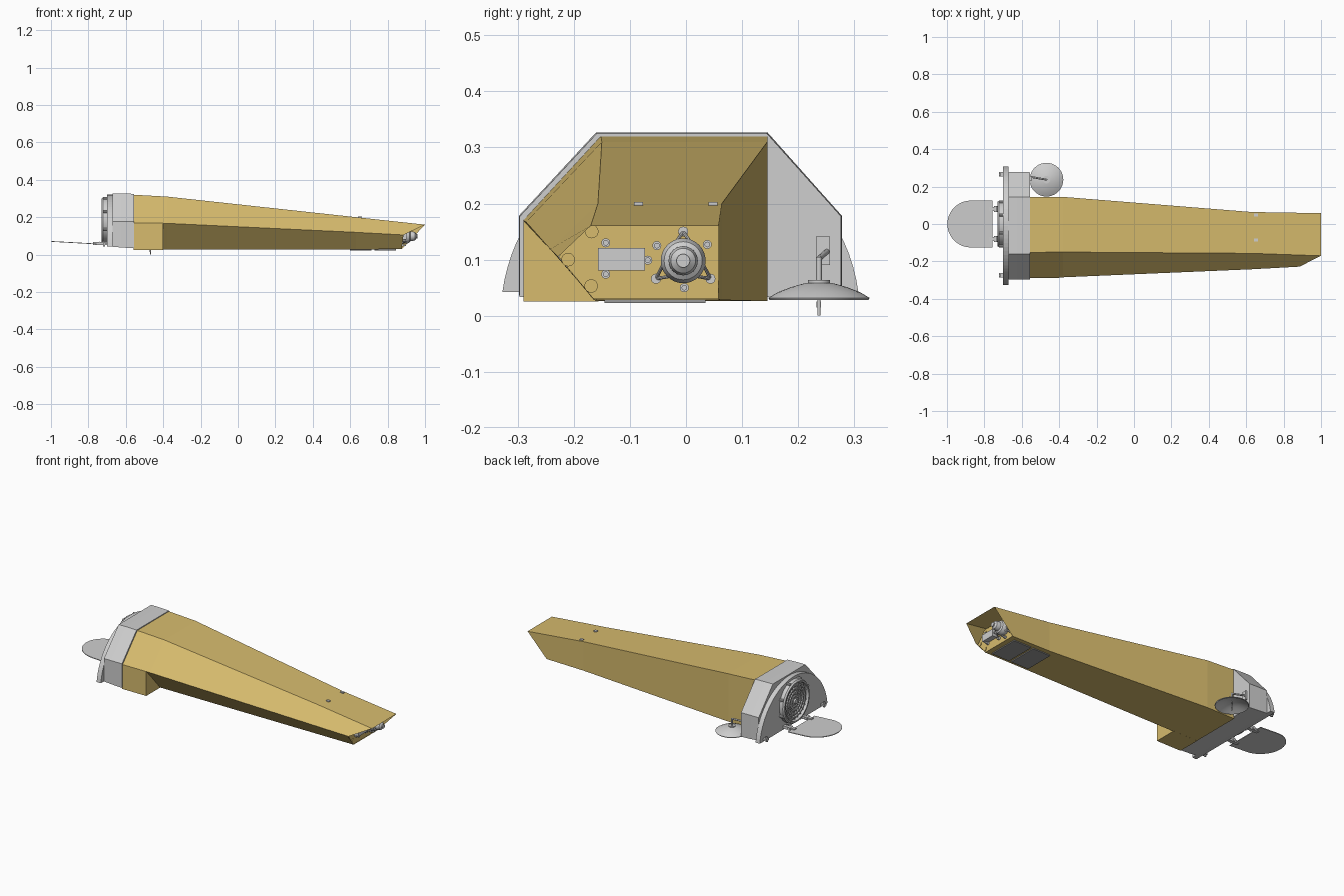
import bpy, bmesh, math
from mathutils import Vector, Matrix

if "Cube" in bpy.data.objects:
    bpy.data.objects.remove(bpy.data.objects["Cube"])


def material(name, rgb):
    m = bpy.data.materials.new(name)
    m.diffuse_color = (*rgb, 1)
    m.use_nodes = True
    m.node_tree.nodes["Principled BSDF"].inputs["Base Color"].default_value = m.diffuse_color
    return m


GOLD = material("gold foil", (0.68, 0.50, 0.155))
GREY = material("light grey", (0.62, 0.62, 0.62))
DARK = material("mid grey", (0.33, 0.33, 0.33))


def finish(name, bm, mat, smooth=False):
    bmesh.ops.recalc_face_normals(bm, faces=bm.faces)
    me = bpy.data.meshes.new(name)
    bm.to_mesh(me)
    bm.free()
    me.materials.append(mat)
    ob = bpy.data.objects.new(name, me)
    bpy.context.collection.objects.link(ob)
    if smooth:
        bpy.ops.object.select_all(action='DESELECT')
        ob.select_set(True)
        bpy.context.view_layer.objects.active = ob
        bpy.ops.object.shade_smooth_by_angle(angle=math.radians(35))
    return ob


def loft(name, rings, mat, caps=(True, True)):
    """Skin a list of equal-length point rings."""
    bm = bmesh.new()
    vs = [[bm.verts.new(p) for p in r] for r in rings]
    n = len(rings[0])
    for a, b in zip(vs, vs[1:]):
        for i in range(n):
            j = (i + 1) % n
            bm.faces.new((a[i], a[j], b[j], b[i]))
    if caps[0]:
        bm.faces.new(vs[0])
    if caps[1]:
        bm.faces.new(vs[-1])
    return finish(name, bm, mat)


def prism(name, yz, x0, x1, mat):
    return loft(name, [[(x, y, z) for y, z in yz] for x in (x0, x1)], mat)


def box(name, lo, hi, mat):
    yz = [(lo[1], lo[2]), (hi[1], lo[2]), (hi[1], hi[2]), (lo[1], hi[2])]
    return prism(name, yz, lo[0], hi[0], mat)


def lathe(name, profile, loc, axis, mat, segs=32):
    """Revolve (radius, height) points about an axis through loc."""
    bm = bmesh.new()
    vs = [bm.verts.new((r, 0, h)) for r, h in profile]
    es = [bm.edges.new(p) for p in zip(vs, vs[1:])]
    bmesh.ops.spin(bm, geom=vs + es, cent=(0, 0, 0), axis=(0, 0, 1),
                   angle=math.tau, steps=segs)
    bmesh.ops.remove_doubles(bm, verts=bm.verts, dist=1e-5)
    q = Vector(axis).to_track_quat('Z', 'Y').to_matrix().to_4x4()
    bm.transform(Matrix.Translation(loc) @ q)
    return finish(name, bm, mat, True)


def rod(name, a, b, r, mat, segs=12):
    a, b = Vector(a), Vector(b)
    h = (b - a).length
    return lathe(name, [(0, 0), (r, 0), (r, h), (0, h)], a, b - a, mat, segs)


# --- tapered telescope tube, open slanted hood at the +x end
tube = [
    [(-0.56, -0.29, 0.17), (-0.56, -0.152, 0.32), (-0.56, 0.145, 0.32),
     (-0.56, 0.145, 0.026), (-0.56, -0.16, 0.026)],
    [(-0.38, -0.285, 0.167), (-0.38, -0.15, 0.31), (-0.38, 0.145, 0.31),
     (-0.38, 0.145, 0.026), (-0.38, -0.16, 0.026)],
    [(0.63, -0.242, 0.119), (0.63, -0.157, 0.2), (0.63, 0.064, 0.2),
     (0.63, 0.064, 0.028), (0.63, -0.163, 0.028)],
    [(0.885, -0.228, 0.105), (1.0, -0.17, 0.16), (1.0, 0.058, 0.16),
     (0.875, 0.058, 0.029), (0.875, -0.165, 0.029)],
]
loft("telescope_tube", tube, GOLD, (True, False))
# corner block squaring off the wide end
prism("corner_block", [(-0.29, 0.17), (-0.29, 0.025), (-0.155, 0.025)],
      -0.56, -0.40, GOLD)
# bulkhead recessed in the hood
prism("end_bulkhead", [(-0.227, 0.105), (-0.165, 0.17), (0.058, 0.17),
                       (0.058, 0.03), (-0.165, 0.03)], 0.866, 0.872, GOLD)

# --- instruments on the bulkhead
X = 0.872
lathe("end_dome", [(0, 0), (0.03, 0), (0.04, 0.015), (0.04, 0.03), (0.034, 0.045),
                   (0.026, 0.05), (0.026, 0.06), (0.022, 0.074), (0.012, 0.082),
                   (0.012, 0.088), (0, 0.088)], (X, -0.005, 0.098), (1, 0, 0), GREY)
for i in range(3):
    a = math.radians(90 + 120 * i)
    c, s = math.cos(a), math.sin(a)
    foot = (X, -0.005 + 0.056 * c, 0.094 + 0.056 * s)
    rod("dome_foot", foot, (X + 0.012, foot[1], foot[2]), 0.009, GREY)
    for d in (-0.35, 0.35):
        top = (X + 0.03, -0.005 + 0.036 * math.cos(a + d), 0.098 + 0.036 * math.sin(a + d))
        rod("dome_strut", (X + 0.008, *foot[1:]), top, 0.003, GREY, 8)
box("electronics_box", (X, -0.157, 0.081), (X + 0.03, -0.073, 0.121), GREY)
for y, z in ((-0.143, 0.13), (-0.143, 0.074), (-0.068, 0.099),
             (-0.052, 0.125), (0.038, 0.127), (-0.003, 0.05)):
    rod("small_thruster", (X, y, z), (X + 0.025, y, z), 0.005, GREY)
    rod("thruster_base", (X, y, z), (X + 0.01, y, z), 0.008, GREY)
for y, z in ((-0.21, 0.1), (-0.169, 0.053), (-0.168, 0.15)):
    rod("round_cover", (X, y, z), (X + 0.004, y, z), 0.012, GOLD, 20)

# --- radiator plates under the tube
for x in (0.60, 0.73):
    box("radiator_plate", (x, -0.145, 0.0225), (x + 0.115, 0.035, 0.0285), DARK)
# sensors on top of the tube
for y in (-0.085, 0.048):
    box("sun_sensor", (0.642, y - 0.008, 0.19), (0.662, y + 0.008, 0.203), GREY)

# --- faceted collar and half-round end plate
hexa = [(-0.298, 0.034), (-0.298, 0.178), (-0.16, 0.327),
        (0.145, 0.327), (0.278, 0.178), (0.278, 0.034)]
loft("collar", [[(-0.672, y, max(z, 0.042)) for y, z in hexa],
                [(-0.625, y, max(z, 0.038)) for y, z in hexa],
                [(-0.555, y * 0.995, z * 0.993) for y, z in hexa]], GREY)
R, yc = 0.32, -0.01
a0 = math.asin(0.042 / R)
arc = [(yc + R * math.cos(a0 + (math.pi - 2 * a0) * i / 40),
        R * math.sin(a0 + (math.pi - 2 * a0) * i / 40)) for i in range(41)]
prism("end_plate", arc, -0.70, -0.672, GREY)
for y in (-0.275, 0.265):
    box("plate_lug", (-0.722, y - 0.012, 0.05), (-0.70, y + 0.012, 0.062), GREY)
    rod("lug_pin", (-0.716, y, 0.043), (-0.716, y, 0.072), 0.006, GREY)

# --- round aperture with open grille
A = Vector((-0.70, 0.0, 0.182))
OUT = (-1, 0, 0)
lathe("aperture_rim", [(0.11, 0), (0.124, 0), (0.124, 0.022), (0.118, 0.03),
                       (0.11, 0.03), (0.11, 0)], A, OUT, GREY, 48)
lathe("aperture_back", [(0, 0), (0.112, 0), (0.112, 0.008), (0, 0.008)], A, OUT, DARK, 48)
for r in (0.03, 0.052, 0.074, 0.094):
    lathe("grille_ring", [(r - 0.004, 0.006), (r + 0.004, 0.006), (r + 0.004, 0.02),
                          (r - 0.004, 0.02), (r - 0.004, 0.006)], A, OUT, GREY, 36)
lathe("grille_hub", [(0, 0), (0.014, 0), (0.014, 0.026), (0, 0.026)], A, OUT, GREY, 20)
for i in range(24):
    a = math.tau * i / 24
    d = Vector((0, math.cos(a), math.sin(a)))
    o = A + Vector((-0.014, 0, 0))
    rod("grille_spoke", o + d * (0.012 if i % 2 else 0.03), o + d * 0.112, 0.0028, GREY, 6)
for i in range(8):
    a = math.tau * (i + 0.5) / 8
    y, z = 0.127 * math.cos(a), A.z + 0.127 * math.sin(a)
    rod("rim_bolt", (-0.70, y, z), (-0.722, y, z), 0.008, GREY, 10)

# --- open aperture door, a thin round-ended flap
flap = [(-0.757, -0.125), (-0.757, 0.125)]
flap += [(-0.873 - 0.125 * math.sin(math.pi * i / 24), 0.125 * math.cos(math.pi * i / 24))
         for i in range(25)]
loft("aperture_door", [[(x, y, 0.055 + (-0.757 - x) * 0.055 + dz) for x, y in flap]
                       for dz in (0, 0.004)], GREY)
for y in (-0.08, 0.08):
    box("door_hinge", (-0.775, y - 0.01, 0.05), (-0.70, y + 0.01, 0.066), GREY)
    rod("hinge_pin", (-0.74, y - 0.016, 0.06), (-0.74, y + 0.016, 0.06), 0.009, GREY)

# --- dish antenna facing down, hung beside the tube
D = (-0.468, 0.237, 0.0)
lathe("dish", [(0, 0.061), (0.025, 0.058), (0.05, 0.051), (0.073, 0.042), (0.09, 0.032),
               (0.088, 0.028), (0.07, 0.037), (0.048, 0.046), (0.025, 0.053), (0, 0.055)],
      D, (0, 0, 1), GREY, 40)
rod("dish_feed", (D[0], D[1], 0.0), (D[0], D[1], 0.056), 0.0025, GREY)
rod("feed_collar", (D[0], D[1], 0.015), (D[0], D[1], 0.025), 0.004, GREY)
rod("dish_hub", (D[0], D[1], 0.056), (D[0], D[1], 0.064), 0.02, GREY, 20)
rod("dish_mast", (D[0], D[1], 0.06), (D[0], D[1], 0.105), 0.005, GREY)
rod("dish_arm", (D[0], D[1], 0.102), (-0.553, 0.252, 0.115), 0.005, GREY)
box("arm_bracket", (-0.557, 0.232, 0.09), (-0.545, 0.257, 0.141), GREY)
